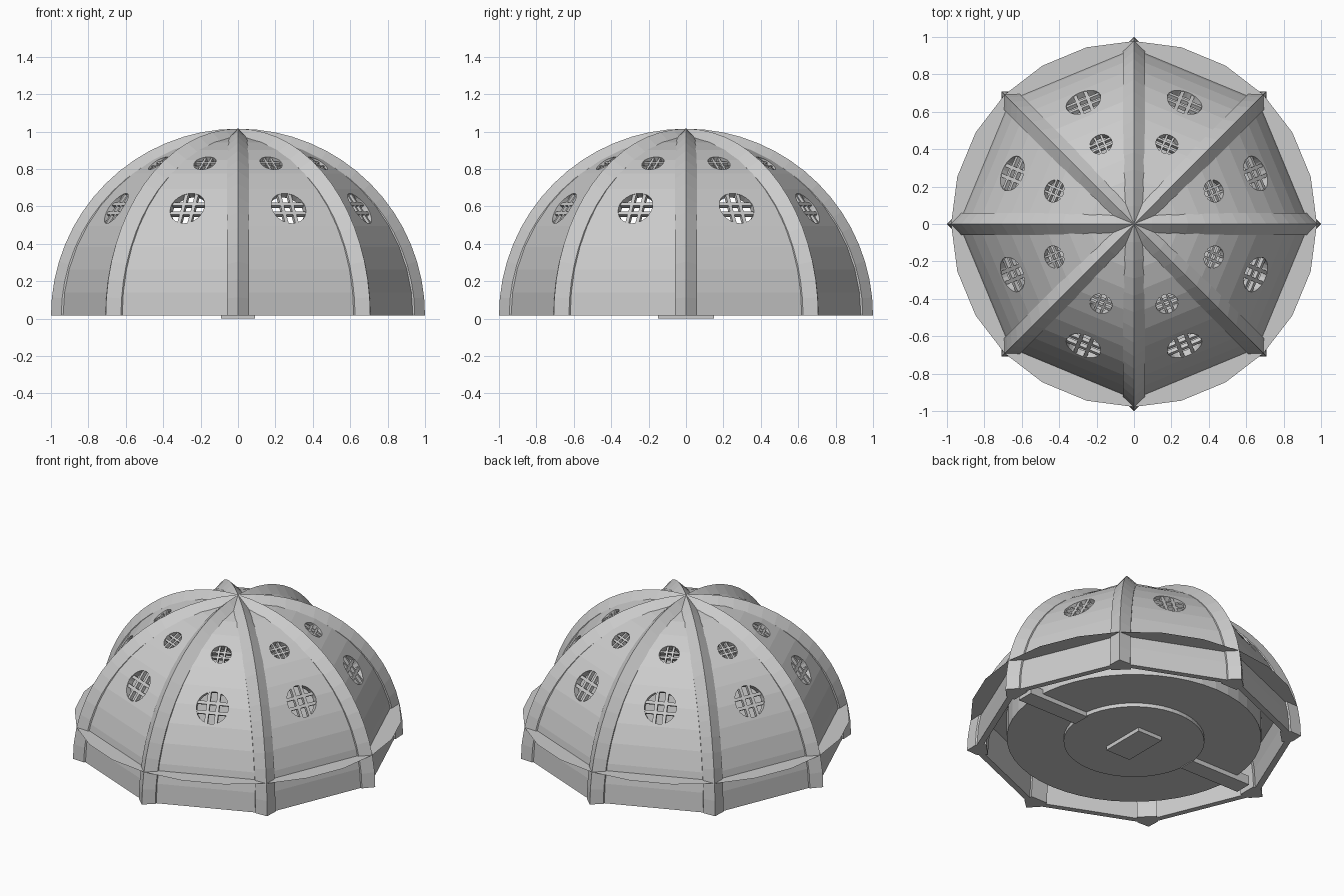
import bpy, bmesh, math
from mathutils import Matrix, Vector

if "Cube" in bpy.data.objects:
    bpy.data.objects.remove(bpy.data.objects["Cube"])

Z0 = 0.015          # height of the lower rim
R = 0.96            # corner radius of the panels
MID = math.cos(math.pi / 8)

grey = bpy.data.materials.new("light grey")
grey.diffuse_color = (0.6, 0.6, 0.6, 1)
grey.use_nodes = True
grey.node_tree.nodes["Principled BSDF"].inputs["Base Color"].default_value = grey.diffuse_color


def finish(bm, name):
    bmesh.ops.recalc_face_normals(bm, faces=bm.faces[:])
    me = bpy.data.meshes.new(name)
    bm.to_mesh(me)
    bm.free()
    me.materials.append(grey)
    ob = bpy.data.objects.new(name, me)
    bpy.context.collection.objects.link(ob)
    return ob


def add_box(bm, size, mat):
    bmesh.ops.create_cube(bm, size=1, matrix=mat @ Matrix.Diagonal((*size, 1)))


def add_disc(bm, r, z0, z1, n):
    bmesh.ops.create_cone(bm, cap_ends=True, segments=n, radius1=r, radius2=r,
                          depth=z1 - z0, matrix=Matrix.Translation((0, 0, (z0 + z1) / 2)))


# Eight-sided panel shell: outer and inner skins joined at the rim
bm = bmesh.new()
N = 12
rims = []
for rad in (R, R - 0.04):
    rings = []
    for i in range(N):
        t = math.pi / 2 * i / N
        rings.append([bm.verts.new((rad * math.cos(t) * math.cos(k * math.pi / 4),
                                    rad * math.cos(t) * math.sin(k * math.pi / 4),
                                    Z0 + rad * math.sin(t))) for k in range(8)])
    top = bm.verts.new((0, 0, Z0 + rad))
    for a, b in zip(rings, rings[1:]):
        for k in range(8):
            bm.faces.new((a[k], a[(k + 1) % 8], b[(k + 1) % 8], b[k]))
    for k in range(8):
        bm.faces.new((rings[-1][k], rings[-1][(k + 1) % 8], top))
    rims.append(rings[0])
for k in range(8):
    j = (k + 1) % 8
    bm.faces.new((rims[0][k], rims[0][j], rims[1][j], rims[1][k]))
shell = finish(bm, "dome_panels")

# Round windows: cutters and lattice bars, two per panel
cut = bmesh.new()
bars = bmesh.new()
for k in range(8):
    spin = Matrix.Rotation(math.pi / 8 + k * math.pi / 4, 4, 'Z')
    for t, r in ((math.radians(37), 0.098), (math.radians(58.5), 0.061)):
        pos = Vector((R * MID * math.cos(t), 0, Z0 + R * math.sin(t)))
        nor = Vector((math.cos(t) / MID, 0, math.sin(t))).normalized()
        side = Vector((0, 1, 0))
        up = nor.cross(side)
        frame = Matrix((side, up, nor)).transposed().to_4x4()
        m = spin @ Matrix.Translation(pos) @ frame
        bmesh.ops.create_cone(cut, cap_ends=True, segments=24, radius1=r, radius2=r,
                              depth=0.16, matrix=m)
        for s in (-1, 1):
            off = s * r * 0.3
            length = 2 * math.sqrt(r * r - off * off) + 0.01
            w = r * 0.2
            add_box(bars, (w, length, 0.022), m @ Matrix.Translation((off, 0, -0.02)))
            add_box(bars, (length, w, 0.022), m @ Matrix.Translation((0, off, -0.02)))
cutter = finish(cut, "window_cutter")
cutter.hide_render = True
cutter.hide_viewport = True
finish(bars, "window_lattice")
mod = shell.modifiers.new("windows", 'BOOLEAN')
mod.operation = 'DIFFERENCE'
mod.solver = 'EXACT'
mod.object = cutter

# Ridged ribs: four full arches crossing at the crown
section = [(1.0, 0), (0.945, 0.06), (0.88, 0.06), (0.88, -0.06), (0.945, -0.06)]
for k in range(4):
    bm = bmesh.new()
    steps = 32
    rings = []
    for i in range(steps + 1):
        t = math.pi * i / steps
        rings.append([bm.verts.new((d * math.cos(t), y, Z0 + d * math.sin(t)))
                      for d, y in section])
    n = len(section)
    for a, b in zip(rings, rings[1:]):
        for j in range(n):
            bm.faces.new((a[j], a[(j + 1) % n], b[(j + 1) % n], b[j]))
    bm.faces.new(rings[0])
    bm.faces.new(rings[-1])
    bm.transform(Matrix.Rotation(k * math.pi / 4, 4, 'Z'))
    finish(bm, "rib_arch_%d" % (k + 1))

# Thin floor sheet poking out through the panels
bm = bmesh.new()
bmesh.ops.create_circle(bm, cap_ends=True, segments=24, radius=0.978,
                        matrix=Matrix.Translation((0, 0, 0.22)))
finish(bm, "floor_sheet")

# Underside: base drum, hub, two arms and a centre plate
bm = bmesh.new()
add_disc(bm, 0.76, 0.05, 0.21, 48)
finish(bm, "base_drum")
bm = bmesh.new()
add_disc(bm, 0.42, 0.025, 0.06, 48)
finish(bm, "base_hub")
bm = bmesh.new()
for s in (-1, 1):
    add_box(bm, (0.44, 0.11, 0.06), Matrix.Translation((s * 0.63, 0, 0.05)))
finish(bm, "base_arms")
bm = bmesh.new()
add_box(bm, (0.18, 0.30, 0.03), Matrix.Translation((0, 0, 0.015)))
finish(bm, "centre_plate")
